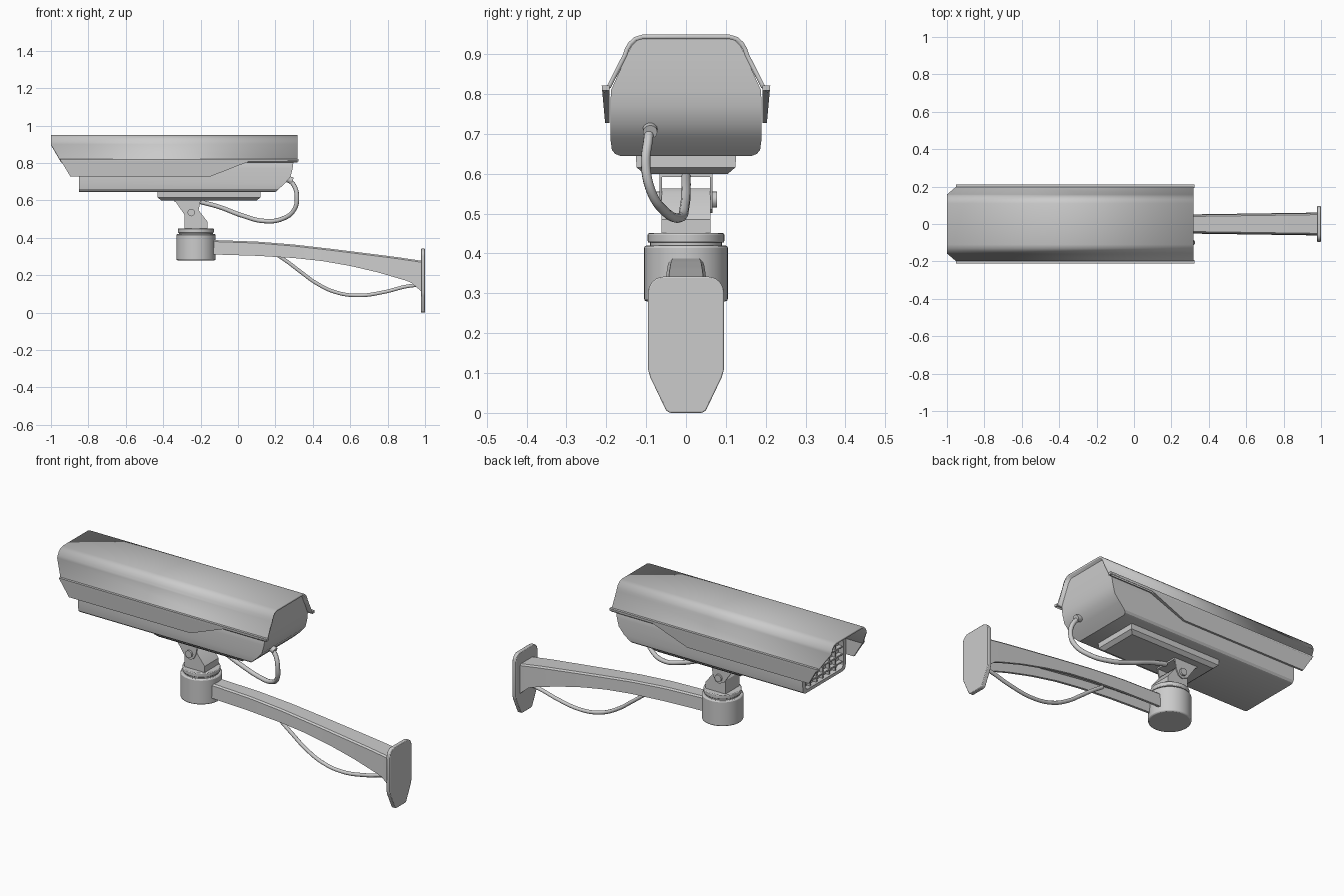
import bpy, bmesh, math
from mathutils import Vector, Matrix

cube = bpy.data.objects.get("Cube")
if cube:
    bpy.data.objects.remove(cube)

grey = bpy.data.materials.new("painted_grey")
grey.use_nodes = True
GREY = (0.6, 0.6, 0.6, 1)
grey.diffuse_color = GREY
grey.node_tree.nodes["Principled BSDF"].inputs["Base Color"].default_value = GREY


def finish(name, bm, recalc=True, angle=30):
    if recalc:
        bmesh.ops.recalc_face_normals(bm, faces=bm.faces)
    me = bpy.data.meshes.new(name)
    bm.to_mesh(me)
    bm.free()
    ob = bpy.data.objects.new(name, me)
    bpy.context.collection.objects.link(ob)
    me.materials.append(grey)
    bpy.ops.object.select_all(action='DESELECT')
    ob.select_set(True)
    bpy.context.view_layer.objects.active = ob
    bpy.ops.object.shade_smooth_by_angle(angle=math.radians(angle))
    return ob


def bevel(ob, width, segments=2):
    mod = ob.modifiers.new("bevel", 'BEVEL')
    mod.width, mod.segments = width, segments
    return ob


def loft(name, rings, caps=True):
    """Skin closed rings; end caps are strips between opposite ring points."""
    bm = bmesh.new()
    vs = [[bm.verts.new(p) for p in r] for r in rings]
    n = len(rings[0])
    for a, b in zip(vs, vs[1:]):
        for i in range(n):
            j = (i + 1) % n
            bm.faces.new((a[i], a[j], b[j], b[i]))
    if caps:
        for r in (vs[0], vs[-1]):
            for i in range(n // 2 - 1):
                bm.faces.new((r[i], r[i + 1], r[n - 2 - i], r[n - 1 - i]))
    return finish(name, bm)


def prism(name, outline, a, b):
    """Extrude an outline; a and b map its 2D points to the two end faces."""
    bm = bmesh.new()
    lo = [bm.verts.new(a(*p)) for p in outline]
    hi = [bm.verts.new(b(*p)) for p in outline]
    bm.faces.new(lo)
    bm.faces.new(hi)
    for i in range(len(lo)):
        j = (i + 1) % len(lo)
        bm.faces.new((lo[i], lo[j], hi[j], hi[i]))
    return finish(name, bm)


def side_plate(name, outline, y0, y1):
    return prism(name, outline, lambda x, z: (x, y0, z), lambda x, z: (x, y1, z))


def box(name, lo, hi):
    return side_plate(name, [(lo[0], lo[2]), (hi[0], lo[2]), (hi[0], hi[2]), (lo[0], hi[2])], lo[1], hi[1])


def rod(name, centre, radius, depth, axis=(0, 0, 1), sides=48):
    bm = bmesh.new()
    turn = Vector((0, 0, 1)).rotation_difference(Vector(axis)).to_matrix().to_4x4()
    bmesh.ops.create_cone(bm, cap_ends=True, segments=sides, radius1=radius, radius2=radius,
                          depth=depth, matrix=Matrix.Translation(centre) @ turn)
    return finish(name, bm)


def cable(name, points, radius):
    cu = bpy.data.curves.new(name, 'CURVE')
    cu.dimensions = '3D'
    cu.bevel_depth, cu.bevel_resolution, cu.use_fill_caps = radius, 3, True
    sp = cu.splines.new('BEZIER')
    sp.bezier_points.add(len(points) - 1)
    for bp, p in zip(sp.bezier_points, points):
        bp.co = p
        bp.handle_left_type = bp.handle_right_type = 'AUTO'
    cu.materials.append(grey)
    bpy.context.collection.objects.link(bpy.data.objects.new(name, cu))


def lerp_table(table, t):
    for (a, va), (b, vb) in zip(table, table[1:]):
        if t <= b:
            return va + (vb - va) * max(0, (t - a) / (b - a))
    return table[-1][1]


def mirrored(half):
    return half + [(-y, z) for y, z in reversed(half)]


# Camera housing: rounded section, undercut rear, recessed front window
section = mirrored([(.165, .645), (.178, .65), (.186, .66), (.19, .69), (.19, .725), (.19, .77),
                    (.188, .81), (.148, .898), (.137, .92), (.12, .937)])
rear = [(.645, .2), (.66, .217), (.69, .25), (.725, .28), (.77, .292), (.81, .297)]
MID = .79


def ring(x, s=1.0):
    return [(x, y * s, MID + (z - MID) * s) for y, z in section]


loft("housing", [ring(-.82, .88), ring(-.85, .88), ring(-.85),
                 [(lerp_table(rear, z), y, z) for y, z in section]])

# Grille bars in the front window
for i in range(5):
    z = .69 + i * .042
    box("grille_bar", (-.845, -.165, z), (-.822, .165, z + .008))
for i in range(5):
    y = -.11 + i * .055
    box("grille_post", (-.842, y - .004, .665), (-.822, y + .004, .91))

# Sun hood: thin shell with a raked front edge
hood_half = [(.211, .812), (.197, .823), (.158, .90), (.153, .915), (.144, .93), (.13, .943), (.11, .949)]
bm = bmesh.new()
rows = [(bm.verts.new((-1 + max(0, .9 - z) * .6, y, z)), bm.verts.new((.317, y, z)))
        for y, z in mirrored(hood_half)]
for (f0, r0), (f1, r1) in zip(rows, rows[1:]):
    bm.faces.new((f0, f1, r1, r0))
hood = finish("sun_hood", bm, recalc=False)
hood.modifiers.new("thickness", 'SOLIDIFY').thickness = .011

# Hood side skirts, stepped up towards the rear
skirt = [(-.953, .822), (.323, .822), (.323, .809), (.06, .809), (-.15, .727), (-.896, .727)]
for s in (1, -1):
    prism("hood_skirt", skirt, lambda x, z: (x, s * (.203 + (z - .727) * .09), z),
          lambda x, z: (x, s * .192, z))

# Mounting foot below the housing
loft("mounting_foot", [[(-.155 + sx * hx, sy * hy, z) for sx, sy in ((1, 1), (1, -1), (-1, -1), (-1, 1))]
                       for hx, hy, z in ((.255, .105, .6), (.275, .124, .616), (.275, .126, .648))])

# Tilt joint: fork plates, lug, bolt
fork = [(-.34, .602), (-.2, .602), (-.212, .54), (-.228, .51), (-.25, .502), (-.28, .515)]
lug = [(-.285, .44), (-.162, .44), (-.162, .485), (-.215, .553), (-.235, .563), (-.262, .558), (-.285, .525)]
for s in (1, -1):
    side_plate("fork_plate", fork, s * .06, s * .067)
    side_plate("lug_cheek", lug, s * .044, s * .061)
    rod("bolt_head", (-.25, s * .071, .535), .02, .014, (0, 1, 0), 12)
side_plate("lug_core", lug, -.044, .044)
box("fork_bridge", (-.34, -.067, .592), (-.2, .067, .604))
rod("pivot_pin", (-.25, 0, .535), .012, .156, (0, 1, 0), 20)

# Pan post
bevel(rod("post", (-.225, 0, .35), .105, .14), .006)
rod("post_neck", (-.225, 0, .425), .09, .02)
bevel(rod("post_cap", (-.225, 0, .439), .096, .024), .004)

# Curved arm: downward-facing channel
top_line = [(-.13, .388), (.1, .38), (.3, .364), (.5, .341), (.7, .316), (.85, .297), (.985, .277)]
low_line = [(-.13, .311), (.1, .304), (.3, .292), (.45, .276), (.6, .25), (.75, .215), (.92, .165), (.985, .11)]
rings = []
for i in range(41):
    x = -.13 + 1.11 * i / 40
    t, b = lerp_table(top_line, x), lerp_table(low_line, x)
    w = .04 + .016 * i / 40
    half = [(w - .012, t - .03), (w - .008, b), (w + .005, b), (w + .002, t - .008), (w - .006, t)]
    rings.append([(x, y, z) for y, z in mirrored(half)])
loft("arm", rings)

# Wall plate with rounded top and tapered foot
corner = [(.055 + .04 * math.cos(a), .302 + .04 * math.sin(a)) for a in
          (math.radians(15 * k) for k in range(7))]
plate = mirrored([(.04, 0), (.05, .006), (.09, .09), (.095, .108)] + corner)
bevel(prism("wall_plate", plate, lambda y, z: (.978, y, z), lambda y, z: (1, y, z)), .003)

# Cables and entry gland
rod("cable_gland", (.277, -.09, .71), .018, .03, (1, 0, -.4), 24)
cable("camera_cable", [(.26, -.09, .715), (.296, -.095, .685), (.315, -.101, .62), (.3, -.085, .55),
                       (.24, -.05, .503), (.14, -.015, .49), (.02, -.003, .52), (-.1, 0, .565),
                       (-.2, 0, .592)], .012)
cable("arm_cable", [(.2, 0, .315), (.26, 0, .275), (.33, 0, .222), (.42, 0, .157), (.52, 0, .11),
                    (.64, 0, .092), (.78, 0, .11), (.9, 0, .14), (.982, 0, .15)], .01)
